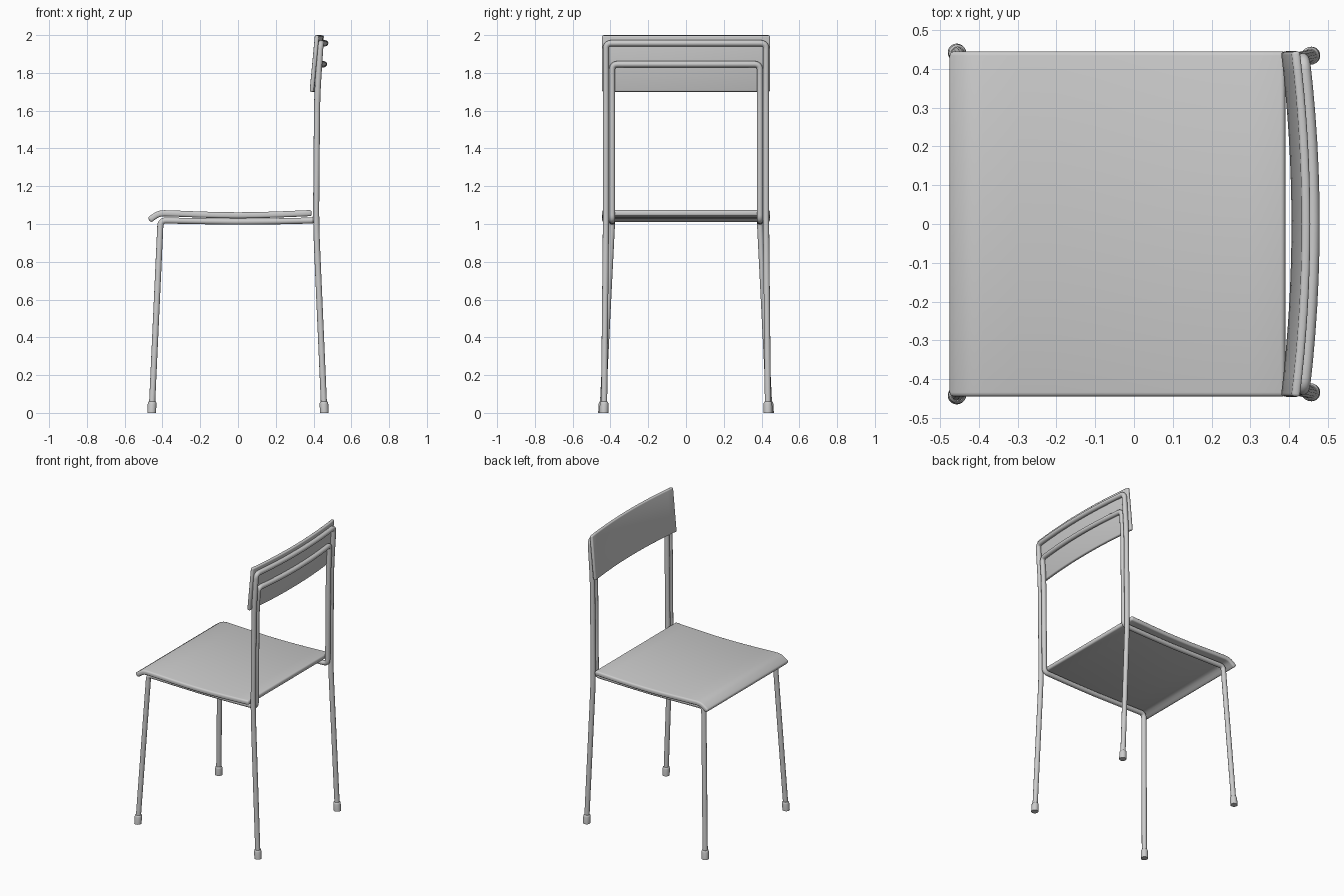
import bpy, bmesh
from mathutils import Vector

if "Cube" in bpy.data.objects:
    bpy.data.objects.remove(bpy.data.objects["Cube"])

TUBE_R = 0.0165


def finish(obj, angle=0.7):
    bpy.ops.object.select_all(action='DESELECT')
    obj.select_set(True)
    bpy.context.view_layer.objects.active = obj
    bpy.ops.object.shade_smooth_by_angle(angle=angle)


def rounded_path(points):
    """Round each corner of a path of (x, y, z, radius)."""
    out = [Vector(points[0][:3])]
    for a, b, c in zip(points, points[1:], points[2:]):
        r, a, b, c = b[3], Vector(a[:3]), Vector(b[:3]), Vector(c[:3])
        if r == 0:
            out.append(b)
            continue
        p, q = b + (a - b).normalized() * r, b + (c - b).normalized() * r
        for i in range(7):
            t = i / 6
            out.append(p * (1 - t) ** 2 + b * 2 * t * (1 - t) + q * t * t)
    out.append(Vector(points[-1][:3]))
    return out


def tube(name, points):
    cu = bpy.data.curves.new(name, 'CURVE')
    cu.dimensions = '3D'
    cu.bevel_depth = TUBE_R
    cu.bevel_resolution = 4
    cu.use_fill_caps = True
    pts = rounded_path(points)
    sp = cu.splines.new('POLY')
    sp.points.add(len(pts) - 1)
    for p, co in zip(sp.points, pts):
        p.co = (*co, 1)
    obj = bpy.data.objects.new(name, cu)
    bpy.context.collection.objects.link(obj)
    bpy.ops.object.select_all(action='DESELECT')
    obj.select_set(True)
    bpy.context.view_layer.objects.active = obj
    bpy.ops.object.convert(target='MESH')
    finish(bpy.context.view_layer.objects.active)


def hoop(name, half, bow=0.025):
    """Mirror a half path across y = 0 and join it with a bowed crossbar."""
    x, w, z, _ = half[-1]
    bar = [(x + bow * (1 - (i / 6) ** 2), w * i / 6, z, 0) for i in range(5, -6, -1)]
    other = [(p[0], -p[1], p[2], p[3]) for p in reversed(half)]
    tube(name, half + bar + other)


def sheet(name, rows, thickness, bevel):
    """Solid bent sheet from a grid of points."""
    bm = bmesh.new()
    grid = [[bm.verts.new(p) for p in row] for row in rows]
    for r0, r1 in zip(grid, grid[1:]):
        for i in range(len(r0) - 1):
            bm.faces.new((r0[i], r0[i + 1], r1[i + 1], r1[i]))
    bmesh.ops.recalc_face_normals(bm, faces=bm.faces)
    me = bpy.data.meshes.new(name)
    bm.to_mesh(me)
    bm.free()
    obj = bpy.data.objects.new(name, me)
    bpy.context.collection.objects.link(obj)
    finish(obj)
    s = obj.modifiers.new('thickness', 'SOLIDIFY')
    s.thickness, s.offset, s.use_even_offset = thickness, 0, True
    b = obj.modifiers.new('round_edges', 'BEVEL')
    b.width, b.segments, b.limit_method, b.angle_limit = bevel, 3, 'ANGLE', 1.0
    for p in me.polygons:
        p.use_smooth = True


def foot(name, base, toward, height=0.06, r=0.023):
    """Rubber cap around the bottom of a leg."""
    base, axis = Vector(base), Vector(toward) - Vector(base)
    top = base + axis * (height / axis.z)
    bm = bmesh.new()
    levels = [(0, r), (0.8, r), (0.95, r - 0.002), (1, r - 0.005)]
    rings = []
    for t, rad in levels:
        c = bmesh.ops.create_circle(bm, segments=20, radius=rad)['verts']
        bmesh.ops.translate(bm, verts=c, vec=base.lerp(top, t))
        rings.append(c)
    n = 20
    for a, b in zip(rings, rings[1:]):
        for i in range(n):
            bm.faces.new((a[i], a[(i + 1) % n], b[(i + 1) % n], b[i]))
    bm.faces.new(rings[0])
    bm.faces.new(rings[-1])
    bmesh.ops.recalc_face_normals(bm, faces=bm.faces)
    me = bpy.data.meshes.new(name)
    bm.to_mesh(me)
    bm.free()
    obj = bpy.data.objects.new(name, me)
    bpy.context.collection.objects.link(obj)
    finish(obj)


# Outer frame: rear legs and upper crossbar
rear_base, rear_top = (0.457, 0.434, 0), (0.413, 0.424, 1.0)
hoop('rear_leg_frame', [
    (*rear_base, 0), (*rear_top, 0.12), (0.419, 0.424, 1.68, 0.1), (0.437, 0.424, 1.957, 0.03)])

# Inner frame: front legs, seat rails, back posts and lower crossbar
front_base, front_top = (-0.457, 0.442, 0), (-0.410, 0.391, 1.019)
hoop('front_leg_frame', [
    (*front_base, 0), (*front_top, 0.03), (-0.2, 0.391, 1.015, 0.05), (0, 0.391, 1.012, 0.05),
    (0.2, 0.391, 1.014, 0.05), (0.413, 0.391, 1.019, 0.03),
    (0.419, 0.391, 1.68, 0.1), (0.430, 0.391, 1.846, 0.03)])

# Foot caps
for side, s in (('left', 1), ('right', -1)):
    for label, a, b in (('rear', rear_base, rear_top), ('front', front_base, front_top)):
        foot(f'{label}_foot_{side}', (a[0], a[1] * s, a[2]), (b[0], b[1] * s, b[2]))

# Seat with a front lip
profile = [(-0.470, 1.020), (-0.450, 1.035), (-0.432, 1.047), (-0.415, 1.054), (-0.39, 1.057),
           (-0.3, 1.054), (-0.2, 1.050), (-0.1, 1.047), (0, 1.046), (0.1, 1.047), (0.2, 1.050),
           (0.3, 1.054), (0.39, 1.058)]
sheet('seat', [[(x, y, z) for y in (-0.445, 0.445)] for x, z in profile], 0.032, 0.011)

# Curved backrest panel
ys = [0.445 * i / 8 for i in range(-8, 9)]
sheet('backrest', [[(x + 0.027 * (1 - (y / 0.445) ** 2), y, z) for y in ys]
                   for x, z in ((0.389, 1.70), (0.417, 1.999))], 0.022, 0.008)
